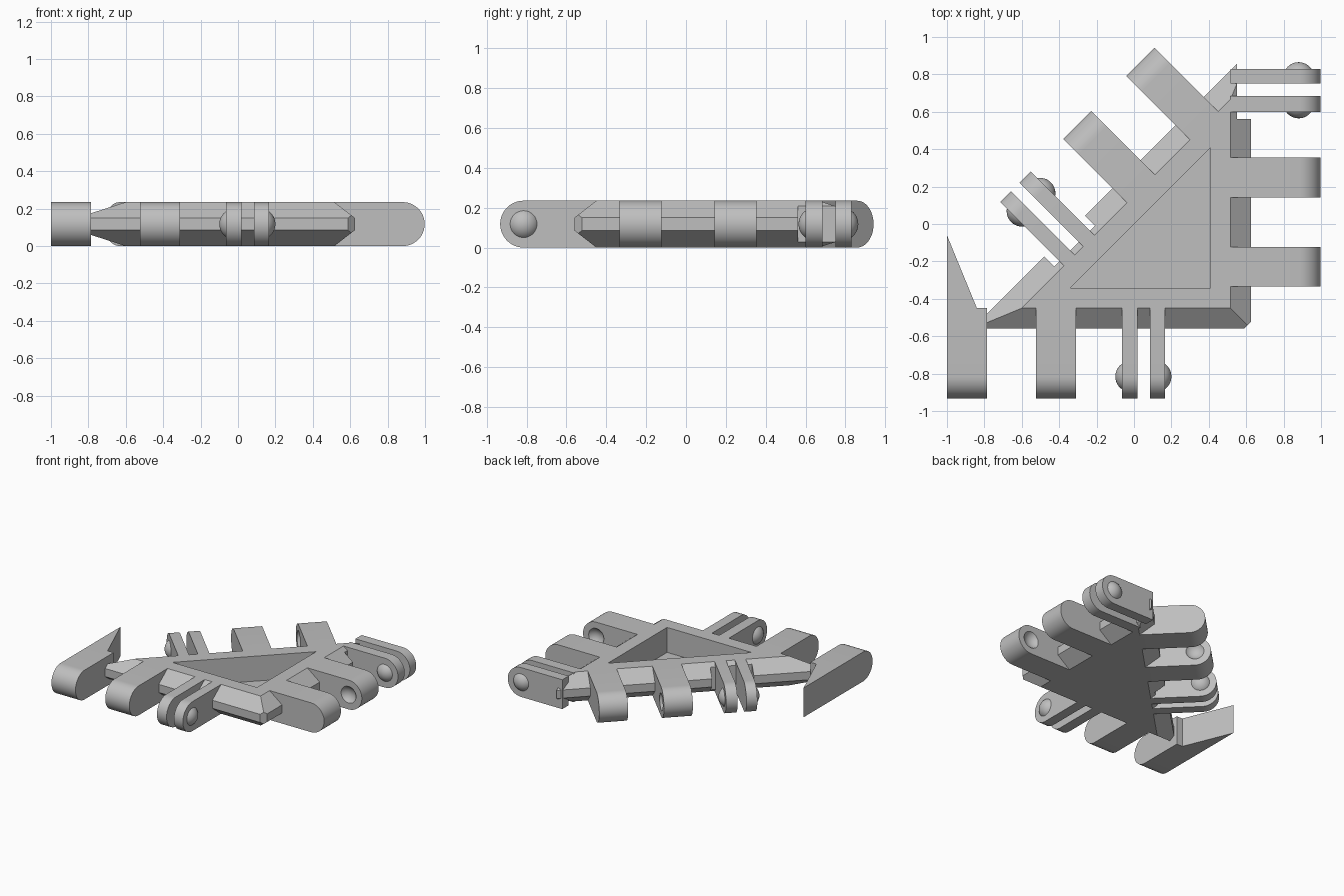
import bpy, bmesh, math
from mathutils import Matrix, Vector

cube = bpy.data.objects.get("Cube")
if cube:
    bpy.data.objects.remove(cube)

H = 0.235            # thickness of the plate
R = H / 2            # radius of the rounded knuckle ends
INSET = 0.11         # width of the bevelled rim
REACH = 0.483        # knuckle length beyond the top outline
BALL, BUMP = 0.083, 0.035   # pivot ball radius and how far it stands out

grey = bpy.data.materials.new("plain grey")
grey.use_nodes = True
grey.diffuse_color = (0.52, 0.52, 0.52, 1)
grey.node_tree.nodes["Principled BSDF"].inputs["Base Color"].default_value = grey.diffuse_color


def make(name, bm, matrix=Matrix()):
    bm.transform(matrix)
    bmesh.ops.recalc_face_normals(bm, faces=bm.faces)
    mesh = bpy.data.meshes.new(name)
    bm.to_mesh(mesh)
    bm.free()
    mesh.materials.append(grey)
    ob = bpy.data.objects.new(name, mesh)
    bpy.context.collection.objects.link(ob)
    return ob


def activate(ob):
    bpy.ops.object.select_all(action='DESELECT')
    ob.select_set(True)
    bpy.context.view_layer.objects.active = ob


def smooth(ob):
    activate(ob)
    bpy.ops.object.shade_smooth_by_angle(angle=math.radians(30))


def extrude(points, vector):
    bm = bmesh.new()
    face = bm.faces.new([bm.verts.new(p) for p in points])
    geo = bmesh.ops.extrude_face_region(bm, geom=[face])["geom"]
    bmesh.ops.translate(bm, vec=vector, verts=[g for g in geo if isinstance(g, bmesh.types.BMVert)])
    return bm


def prism(outline, z0, z1):
    return extrude([(x, y, z0) for x, y in outline], (0, 0, z1 - z0))


def sphere(center):
    bm = bmesh.new()
    turn = Matrix.Rotation(math.pi / 2, 4, 'Y')
    bmesh.ops.create_uvsphere(bm, u_segments=32, v_segments=24, radius=BALL,
                              matrix=Matrix.Translation(center) @ turn)
    return bm


def cut(ob, cutter):
    cutter.hide_render = True
    mod = ob.modifiers.new("cut", 'BOOLEAN')
    mod.operation = 'DIFFERENCE'
    mod.solver = 'EXACT'
    mod.object = cutter
    activate(ob)
    bpy.ops.object.modifier_apply(modifier=mod.name)
    bpy.data.objects.remove(cutter)


def frame(along, out, offset):
    # Local x runs along an edge, local y points out of it
    a, o = Vector(along).normalized(), Vector(out).normalized()
    p = o * offset
    return Matrix(((a.x, o.x, 0, p.x), (a.y, o.y, 0, p.y), (0, 0, 1, 0), (0, 0, 0, 1)))


def bar(name, a0, a1, matrix):
    # Straight bar with a half-round end
    pts = [(a0, 0, 0)]
    for i in range(25):
        t = -math.pi / 2 + math.pi * i / 24
        pts.append((a0, REACH - R + R * math.cos(t), R + R * math.sin(t)))
    pts.append((a0, 0, H))
    return make(name, extrude(pts, (a1 - a0, 0, 0)), matrix)


def triangle(grow):
    # Right triangle outline pushed out by a distance
    y, x, d = -0.45 - grow, 0.515 + grow, 0.15 + grow * math.sqrt(2)
    return [(y - d, y), (x, y), (x, x + d)]


# Body: bevelled triangular plate
bm = bmesh.new()
for z, grow in ((0, 0), (0.085, INSET), (0.15, INSET), (H, 0)):
    for x, y in triangle(grow):
        bm.verts.new((x, y, z))
bmesh.ops.convex_hull(bm, input=bm.verts)
bmesh.ops.dissolve_limit(bm, angle_limit=0.01, verts=bm.verts, edges=bm.edges)
# Trim the three sharp corners
for co, no in (((-0.785, 0, 0), (-1, 0, 0)),
               ((0, 0.87, 0), (0, 1, 0)),
               ((0.605, -0.543, 0), (1, -1, 0))):
    res = bmesh.ops.bisect_plane(bm, geom=bm.verts[:] + bm.edges[:] + bm.faces[:],
                                 plane_co=co, plane_no=no, clear_outer=True)
    bmesh.ops.holes_fill(bm, edges=[e for e in bm.edges if e.is_boundary])
body = make("body", bm)

# Triangular pocket in the top
cut(body, make("pocket_cutter", prism(triangle(-INSET + 0.003), 0.035, 0.4)))

# Edge name, frame and start of the first solid knuckle
edges = (
    ("front", frame((-1, 0), (0, -1), 0.45), 0.31),
    ("side", frame((0, -1), (1, 0), 0.515), -0.355),
    ("diagonal", frame((1, 1), (-1, 1), 0.106), 0.053),
)
for edge, m, s in edges:
    # Clearance behind the fork fingers
    lo, hi = s - 0.515, s - 0.207
    if edge == "side":
        lo -= 0.1
    box = [(lo, 0.035), (hi, 0.035), (hi, 0.4), (lo, 0.4)]
    cut(body, make("clearance_cutter", prism(box, -0.1, 0.4), m))

    # Two solid knuckles with facing sockets
    for label, a, face, side in (("inner", s, s + 0.215, 1), ("outer", s + 0.477, s + 0.477, -1)):
        knuckle = bar(f"{edge}_{label}_knuckle", a, a + 0.213, m)
        center = (face + side * (BALL - BUMP), REACH - R, R)
        cut(knuckle, make("socket_cutter", sphere(center), m))
        smooth(knuckle)

    # Two thin fork fingers with pivot bumps on their outer sides
    for label, a0, a1, side in (("first", s - 0.33, s - 0.245, 1), ("second", s - 0.475, s - 0.395, -1)):
        smooth(bar(f"{edge}_{label}_finger", a0, a1, m))
        face = a1 if side > 0 else a0
        ball = sphere((face - side * (BALL - BUMP), REACH - R, R))
        bmesh.ops.bisect_plane(ball, geom=ball.verts[:] + ball.edges[:] + ball.faces[:],
                               plane_co=(face - side * 0.004, 0, 0), plane_no=(side, 0, 0), clear_inner=True)
        smooth(make(f"{edge}_{label}_pivot_bump", ball, m))

# Pointed tail behind the corner knuckle
make("corner_spike", prism([(-1, -0.45), (-0.84, -0.45), (-1, -0.06)], 0, H))
